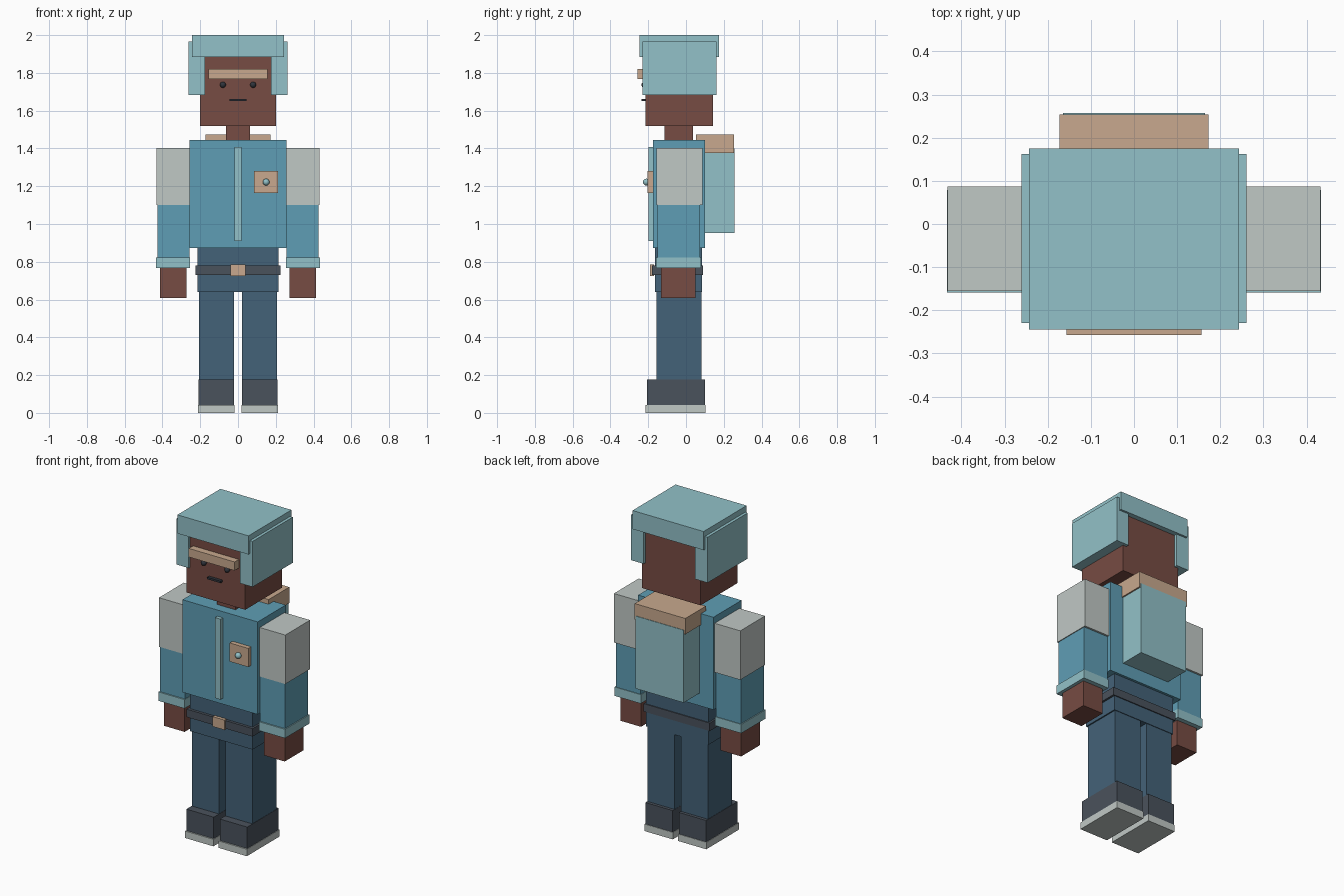
import bpy

cube = bpy.data.objects.get("Cube")
if cube:
    bpy.data.objects.remove(cube, do_unlink=True)


def material(name, hex_code):
    """Flat material from an sRGB hex code, converted to linear."""
    srgb = [c / 255 for c in bytes.fromhex(hex_code)]
    colour = [c / 12.92 if c < 0.04 else ((c + 0.055) / 1.055) ** 2.4 for c in srgb] + [1]
    mat = bpy.data.materials.new(name)
    mat.use_nodes = True
    mat.diffuse_color = colour
    mat.node_tree.nodes["Principled BSDF"].inputs["Base Color"].default_value = colour
    return mat


pale = material("pale teal", "92C1C8")
blue = material("jacket blue", "5F9EB5")
skin = material("brown skin", "774C43")
tan = material("tan leather", "C8A98E")
grey = material("light grey", "C0C8C5")
denim = material("dark denim", "446278")
dark = material("charcoal", "4A525C")
black = material("near black", "30343C")


def box(name, mat, x, y, z):
    """Box from (min, max) ranges on each axis."""
    ranges = (x, y, z)
    bpy.ops.mesh.primitive_cube_add(size=1, location=[(a + b) / 2 for a, b in ranges])
    obj = bpy.context.object
    obj.name = name
    obj.scale = [b - a for a, b in ranges]
    bpy.ops.object.transform_apply(location=False, rotation=False, scale=True)
    obj.data.materials.append(mat)


def pair(name, mat, x, y, z):
    """Matching boxes on the left (+x) and right (-x)."""
    box("left_" + name, mat, x, y, z)
    box("right_" + name, mat, (-x[1], -x[0]), y, z)


def ball(name, mat, location, radius):
    bpy.ops.mesh.primitive_uv_sphere_add(segments=16, ring_count=10, radius=radius, location=location)
    obj = bpy.context.object
    obj.name = name
    obj.data.materials.append(mat)
    bpy.ops.object.shade_smooth()


# Head, face and neck
box("head", skin, (-.2, .2), (-.215, .143), (1.52, 1.91))
box("neck", skin, (-.063, .063), (-.115, .037), (1.43, 1.53))
box("brow", tan, (-.157, .157), (-.257, -.205), (1.767, 1.82))
box("mouth", black, (-.046, .046), (-.235, -.21), (1.651, 1.663))
for side, sx in (("left", 1), ("right", -1)):
    ball(side + "_eye", black, (sx * .08, -.22, 1.737), .016)

# Cap with side flaps
box("cap", pale, (-.243, .243), (-.245, .175), (1.885, 2))
pair("cap_flap", pale, (.176, .261), (-.23, .162), (1.683, 1.965))

# Jacket with front strip, pocket patch and button
box("jacket", blue, (-.257, .257), (-.175, .1), (.873, 1.445))
box("jacket_strip", pale, (-.019, .019), (-.198, -.17), (.91, 1.407))
box("pocket", tan, (.085, .213), (-.203, -.17), (1.165, 1.28))
ball("pocket_button", pale, (.149, -.21, 1.222), .018)

# Arms
pair("upper_sleeve", grey, (.254, .432), (-.155, .087), (1.1, 1.403))
pair("lower_sleeve", blue, (.257, .427), (-.151, .075), (.81, 1.11))
pair("cuff", pale, (.254, .433), (-.159, .079), (.767, .822))
pair("hand", skin, (.272, .413), (-.133, .051), (.608, .775))

# Hips, belt and buckle
box("hips", denim, (-.214, .214), (-.163, .085), (.64, .88))
box("belt", dark, (-.226, .226), (-.18, .091), (.73, .779))
box("belt_buckle", tan, (-.04, .04), (-.19, -.17), (.725, .786))

# Legs and shoes
pair("leg", denim, (.022, .206), (-.155, .081), (.17, .65))
pair("shoe", dark, (.021, .208), (-.207, .1), (.04, .176))
pair("shoe_sole", grey, (.018, .211), (-.215, .103), (0, .043))

# Backpack
box("backpack", pale, (-.164, .164), (.095, .257), (.952, 1.4))
box("backpack_lid", tan, (-.173, .173), (.052, .254), (1.376, 1.474))
